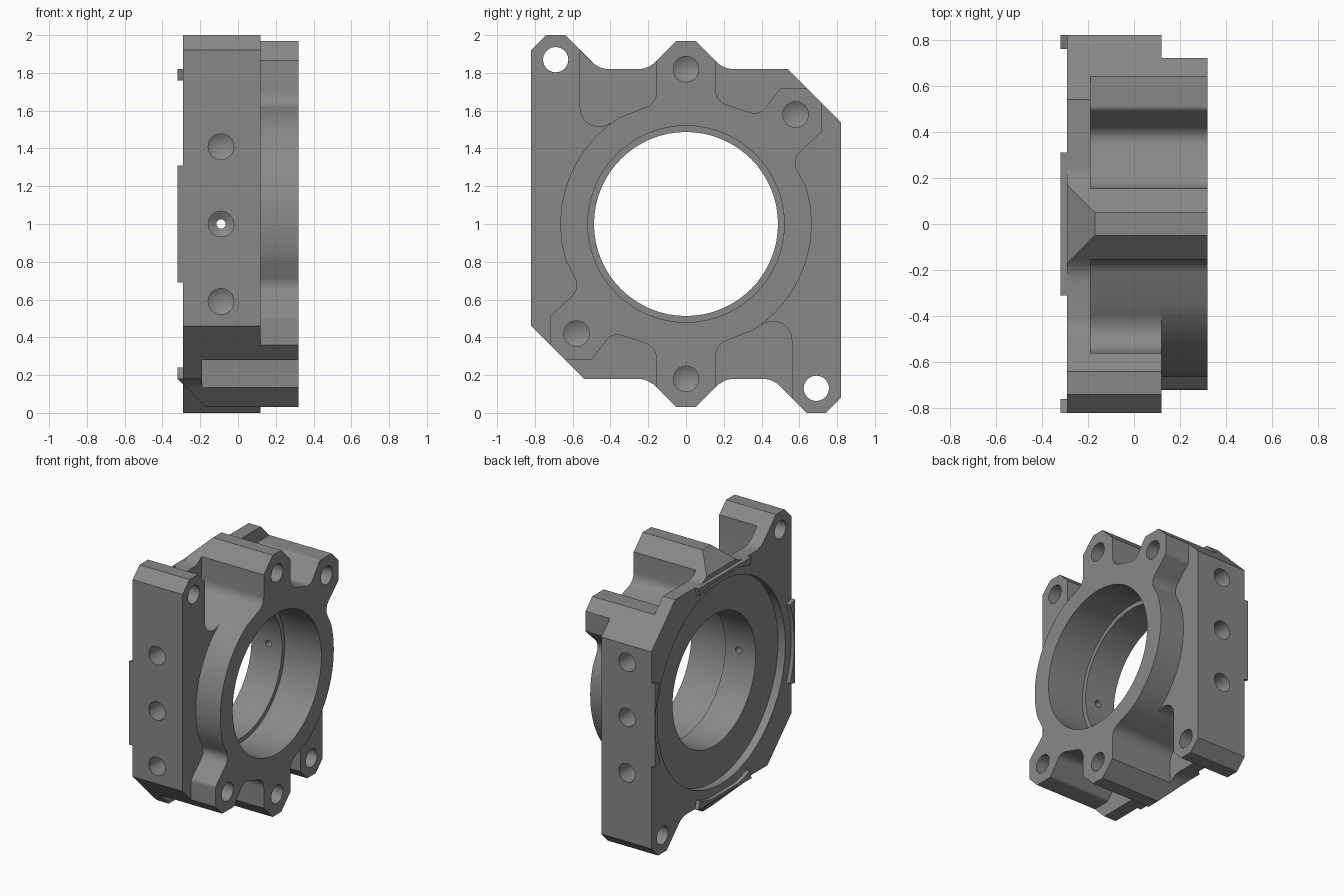
import bpy, bmesh, math
from mathutils import Vector, Matrix

if "Cube" in bpy.data.objects:
    bpy.data.objects.remove(bpy.data.objects["Cube"])

metal = bpy.data.materials.new("grey_metal")
metal.diffuse_color = (0.25, 0.25, 0.25, 1)
metal.use_nodes = True
metal.node_tree.nodes["Principled BSDF"].inputs["Base Color"].default_value = metal.diffuse_color


def fillet(points, steps=6):
    """Round each (y, z, radius) corner of a closed outline."""
    out = []
    for i, p in enumerate(points):
        c = Vector(p[:2])
        r = p[2] if len(p) > 2 else 0
        if not r:
            out.append(c)
            continue
        a = (Vector(points[i - 1][:2]) - c).normalized()
        b = (Vector(points[(i + 1) % len(points)][:2]) - c).normalized()
        half = a.angle(b) / 2
        mid = c + (a + b).normalized() * (r / math.sin(half))
        t = r / math.tan(half)
        v0, v1 = c + a * t - mid, c + b * t - mid
        sweep = v0.angle_signed(v1)
        for k in range(steps + 1):
            out.append(mid + Matrix.Rotation(-sweep * k / steps, 2) @ v0)
    return out


def turned(points):
    """The same points turned half way round the bore axis."""
    return [(-p[0], -p[1], *p[2:]) for p in points]


def finish(name, bm):
    bmesh.ops.recalc_face_normals(bm, faces=bm.faces)
    me = bpy.data.meshes.new(name)
    bm.to_mesh(me)
    bm.free()
    me.materials.append(metal)
    ob = bpy.data.objects.new(name, me)
    bpy.context.collection.objects.link(ob)
    return ob


def prism(name, outline, x0, x1):
    """Extrude a (y, z) outline along x; z is measured from the bore axis."""
    bm = bmesh.new()
    f = bm.faces.new([bm.verts.new((x0, y, z + 1)) for y, z in fillet(outline)])
    g = bmesh.ops.extrude_face_region(bm, geom=[f])
    bmesh.ops.translate(bm, vec=(x1 - x0, 0, 0),
                        verts=[v for v in g["geom"] if isinstance(v, bmesh.types.BMVert)])
    return finish(name, bm)


def drill(name, start, direction, r, depth, tip=0.0, seg=24):
    """Cylinder cutter from start along direction, with an optional conical tip."""
    bm = bmesh.new()
    rings = []
    for h in (-0.05, depth):
        rings.append([bm.verts.new((r * math.cos(2 * math.pi * i / seg),
                                    r * math.sin(2 * math.pi * i / seg), h)) for i in range(seg)])
    bm.faces.new(rings[0])
    apex = bm.verts.new((0, 0, depth + tip)) if tip else None
    if not tip:
        bm.faces.new(rings[1])
    for i in range(seg):
        j = (i + 1) % seg
        bm.faces.new((rings[0][i], rings[0][j], rings[1][j], rings[1][i]))
        if tip:
            bm.faces.new((rings[1][i], rings[1][j], apex))
    rot = Vector((0, 0, 1)).rotation_difference(Vector(direction)).to_matrix().to_4x4()
    bm.transform(Matrix.Translation(start) @ rot)
    return finish(name, bm)


def arc(r, a0, a1, n):
    return [(r * math.cos(math.radians(a0 + (a1 - a0) * i / n)),
             r * math.sin(math.radians(a0 + (a1 - a0) * i / n))) for i in range(n + 1)]


# Thin mounting plate with two ears and two lobes
half = [(-.82, -.54), (-.82, .92), (-.74, 1), (-.64, 1), (-.46, .82, .13), (-.2, .82, .13),
        (-.05, .97), (.05, .97), (.2, .82, .13), (.54, .82)]
body = prism("bearing_housing", half + turned(half), -.29, -.19)

# Raised ring with its four bolt lobes
half = arc(.665, 197, 122, 18) + [
    (-.155, .64, .09), (-.155, .865), (-.05, .97), (.05, .97), (.155, .865), (.155, .65, .09),
    (.39, .575, .07), (.5, .72, .03), (.64, .72), (.72, .64), (.72, .49, .03), (.56, .34, .08)]
adds = [prism("ring_body", half + turned(half), -.24, .32)]

# Thick side flanges
side = [(-.82, .92), (-.74, 1), (-.64, 1), (-.56, .92), (-.56, .45, .1), (-.33, .57), (-.4, .45),
        (-.6, 0), (-.5, -.4), (-.64, -.72), (-.82, -.54)]
# Rear pads with a curved inner edge, and the lobe roots behind the plate
side_pad = [(-.82, .31), (-.82, -.31)] + arc(.815, 201, 159, 10)
top_pad = [(.31, .82), (-.31, .82)] + arc(.815, 111, 69, 10)
root = [(-.22, .80), (-.22, .82), (-.17, .85), (-.05, .97), (.05, .97),
        (.17, .85), (.22, .82), (.22, .80)]
for flip in (list, turned):
    adds.append(prism("side_flange", flip(side), -.24, .12))
    adds.append(prism("side_pad", flip(side_pad), -.32, -.27))
    adds.append(prism("end_pad", flip(top_pad), -.32, -.27))
    adds.append(prism("lobe_root", flip(root), -.32, -.2))

# Bore: front bore, inner lip and shallow rear recess
cuts = [drill("front_bore", (.32, 0, 1), (-1, 0, 0), .52, .30, seg=64),
        drill("lip_bore", (.32, 0, 1), (-1, 0, 0), .487, .9, seg=64),
        drill("rear_recess", (-.30, 0, 1), (1, 0, 0), .75, .07, seg=64)]
for s in (1, -1):
    # 45 degree chamfer behind each lobe
    bm = bmesh.new()
    tri = [(-.42, .72), (-.12, 1.02), (-.42, 1.02)]
    ends = [[bm.verts.new((x, y, 1 + s * z)) for x, z in tri] for y in (-.25, .25)]
    for e in ends:
        bm.faces.new(e)
    for i in range(3):
        j = (i + 1) % 3
        bm.faces.new((ends[0][i], ends[0][j], ends[1][j], ends[1][i]))
    cuts.append(finish("lobe_chamfer", bm))
    # Lobe screw holes and the ear through hole
    for y, z in ((0, .82), (.58, .58)):
        cuts.append(drill("lobe_hole", (.32, s * y, 1 + s * z), (-1, 0, 0), .068, .3, .04))
    cuts.append(drill("ear_hole", (.12, -s * .69, 1 + s * .87), (-1, 0, 0), .067, .6))
    # Side holes, the middle one with a fine passage into the bore
    for z in (.59, 1, 1.41):
        cuts.append(drill("side_hole", (-.09, s * .82, z), (0, -s, 0), .068, .18, .04))
    cuts.append(drill("passage", (-.09, s * .82, 1), (0, -s, 0), .025, .5, seg=16))

# Combine everything into one solid
for ob, op in [(o, "UNION") for o in adds] + [(o, "DIFFERENCE") for o in cuts]:
    m = body.modifiers.new(ob.name, "BOOLEAN")
    m.operation, m.object, m.solver = op, ob, "EXACT"
solid = bpy.data.meshes.new_from_object(body.evaluated_get(bpy.context.evaluated_depsgraph_get()))
body.modifiers.clear()
body.data = solid
for ob in adds + cuts:
    bpy.data.objects.remove(ob)

bpy.context.view_layer.objects.active = body
body.select_set(True)
bpy.ops.object.shade_smooth_by_angle(angle=math.radians(25))
